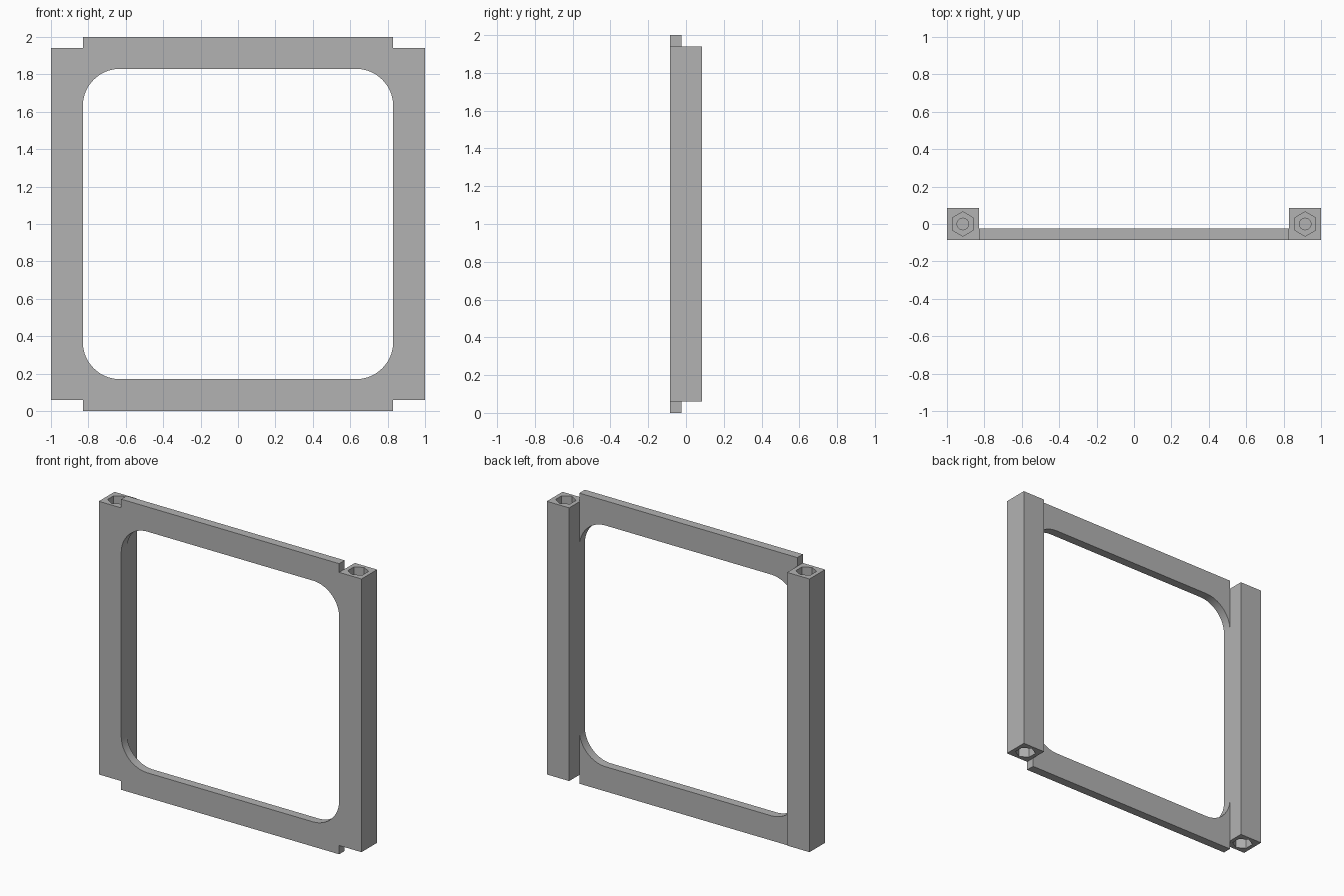
import bpy, bmesh
from math import sin, cos, pi
from mathutils import Matrix

cube = bpy.data.objects.get("Cube")
if cube:
    bpy.data.objects.remove(cube, do_unlink=True)

grey = bpy.data.materials.new("plain_grey")
grey.use_nodes = True
colour = (0.45, 0.45, 0.45, 1)
grey.diffuse_color = colour
grey.node_tree.nodes["Principled BSDF"].inputs["Base Color"].default_value = colour

POST_X, HALF = 0.915, 0.085        # post centre and half width
POST_LOW, POST_HIGH = 0.06, 1.94
INNER = POST_X - HALF              # half width of the opening
RAIL, RADIUS, BACK = 0.17, 0.2, -0.025


def make_object(name, bm):
    bmesh.ops.recalc_face_normals(bm, faces=bm.faces)
    mesh = bpy.data.meshes.new(name)
    bm.to_mesh(mesh)
    bm.free()
    mesh.materials.append(grey)
    obj = bpy.data.objects.new(name, mesh)
    bpy.context.collection.objects.link(obj)
    return obj


def select_only(obj):
    bpy.ops.object.select_all(action='DESELECT')
    obj.select_set(True)
    bpy.context.view_layer.objects.active = obj


def bore(obj, sides, radius, depth, z):
    """Sink a blind prism-shaped hole of the given depth at the post end z."""
    bm = bmesh.new()
    bmesh.ops.create_cone(bm, cap_ends=True, segments=sides, radius1=radius,
                          radius2=radius, depth=2 * depth,
                          matrix=Matrix.Translation((obj["centre_x"], 0, z)))
    cutter = make_object("bore_cutter", bm)
    cutter.hide_render = True
    mod = obj.modifiers.new("bore", 'BOOLEAN')
    mod.operation, mod.solver, mod.object = 'DIFFERENCE', 'EXACT', cutter
    select_only(obj)
    bpy.ops.object.modifier_apply(modifier=mod.name)
    bpy.data.objects.remove(cutter, do_unlink=True)


# Square posts with a nut pocket and screw hole in each end
for name, side in (("left_post", 1), ("right_post", -1)):
    bm = bmesh.new()
    size = (2 * HALF, 2 * HALF, POST_HIGH - POST_LOW)
    place = Matrix.Translation((side * POST_X, 0, 1)) @ Matrix.Diagonal((*size, 1))
    bmesh.ops.create_cube(bm, size=1, matrix=place)
    post = make_object(name, bm)
    post["centre_x"] = side * POST_X
    for end in (POST_LOW, POST_HIGH):
        bore(post, 6, 0.065, 0.08, end)
        bore(post, 32, 0.031, 0.2, end)
    select_only(post)
    bpy.ops.object.shade_smooth_by_angle()

# Rails with rounded inner corners running into the posts
corner = [(INNER - RADIUS + RADIUS * cos(a), RAIL + RADIUS - RADIUS * sin(a))
          for a in (i * pi / 32 for i in range(17))]
half = [(INNER, 0)] + corner
profile = half + [(-x, z) for x, z in reversed(half)]
for name, flip in (("bottom_rail", False), ("top_rail", True)):
    bm = bmesh.new()
    verts = [bm.verts.new((x, -HALF, 2 - z if flip else z)) for x, z in profile]
    face = bm.faces.new(verts)
    sweep = bmesh.ops.extrude_face_region(bm, geom=[face])
    moved = [v for v in sweep["geom"] if isinstance(v, bmesh.types.BMVert)]
    bmesh.ops.translate(bm, verts=moved, vec=(0, BACK + HALF, 0))
    rail = make_object(name, bm)
    select_only(rail)
    bpy.ops.object.shade_smooth_by_angle()
